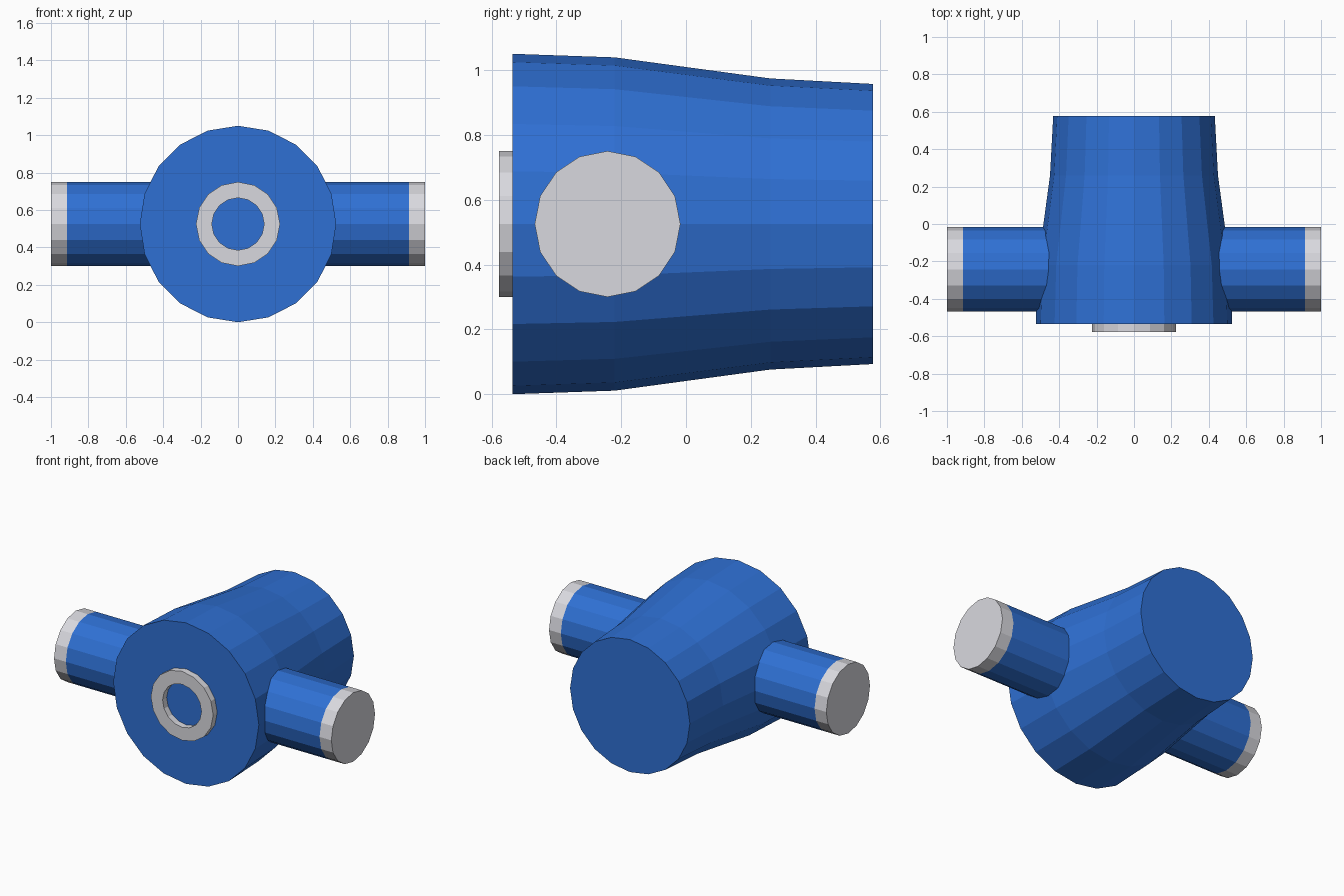
import bpy, bmesh, math
from mathutils import Vector

if "Cube" in bpy.data.objects:
    bpy.data.objects.remove(bpy.data.objects["Cube"])

AXIS_Z = 0.525  # height of the body axis
ARM_Y = -0.242  # arms sit forward of the middle


def material(name, rgb):
    m = bpy.data.materials.new(name)
    m.diffuse_color = (*rgb, 1)
    m.use_nodes = True
    m.node_tree.nodes["Principled BSDF"].inputs["Base Color"].default_value = m.diffuse_color
    return m


BLUE = material("blue", (0.028, 0.162, 0.658))
GREY = material("light grey", (0.694, 0.694, 0.737))


def lathe(name, profile, sides, axis, centre, mat, closed=False):
    """Sweep (distance along axis, radius) points around an axis, first vertex on top."""
    axis, centre = Vector(axis), Vector(centre)
    up = Vector((0, 0, 1))
    side = up.cross(axis)
    bm = bmesh.new()
    rings = []
    for d, r in profile:
        ring = []
        for i in range(sides):
            a = 2 * math.pi * i / sides
            ring.append(bm.verts.new(centre + axis * d + (up * math.cos(a) + side * math.sin(a)) * r))
        rings.append(ring)
    pairs = list(zip(rings, rings[1:]))
    if closed:
        pairs.append((rings[-1], rings[0]))
    else:
        bm.faces.new(rings[0])
        bm.faces.new(rings[-1])
    for a, b in pairs:
        for i in range(sides):
            j = (i + 1) % sides
            bm.faces.new((a[i], a[j], b[j], b[i]))
    bmesh.ops.recalc_face_normals(bm, faces=bm.faces)
    mesh = bpy.data.meshes.new(name)
    bm.to_mesh(mesh)
    bm.free()
    mesh.materials.append(mat)
    ob = bpy.data.objects.new(name, mesh)
    bpy.context.collection.objects.link(ob)
    return ob


# Tapered main body
lathe("body", [(-0.535, 0.525), (-0.22, 0.514), (0.26, 0.449), (0.577, 0.432)],
      20, (0, 1, 0), (0, 0, AXIS_Z), BLUE)

# Raised ring on the front face
lathe("front_ring", [(-0.577, 0.225), (-0.53, 0.225), (-0.53, 0.14), (-0.577, 0.14)],
      16, (0, 1, 0), (0, 0, AXIS_Z), GREY, closed=True)

# Side arms with grey end caps
for label, s in (("right", 1), ("left", -1)):
    arm = lathe(label + "_arm", [(0.36, 0.225), (0.915, 0.225), (1.0, 0.225)],
                16, (s, 0, 0), (0, ARM_Y, AXIS_Z), BLUE)
    arm.data.materials.append(GREY)
    for f in arm.data.polygons:
        if abs(f.center.x) > 0.92:
            f.material_index = 1
